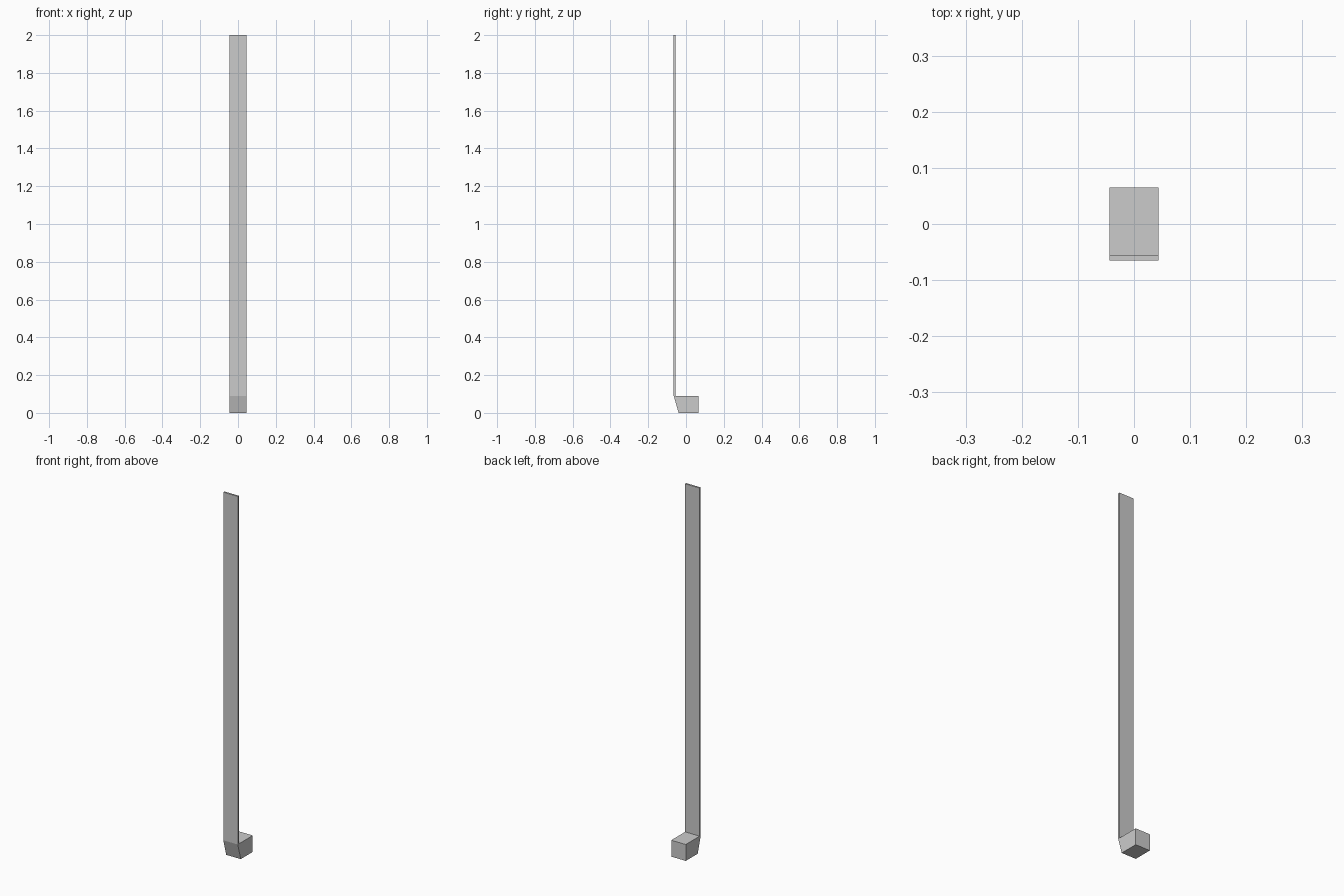
import bpy, bmesh

if "Cube" in bpy.data.objects:
    bpy.data.objects.remove(bpy.data.objects["Cube"])

HALF_WIDTH = 0.044

# Side profile (y, z): thin upright strip running into a chamfered foot
profile = [(-0.039, 0.0), (0.065, 0.0), (0.065, 0.09), (-0.055, 0.09),
           (-0.055, 2.0), (-0.065, 2.0), (-0.065, 0.09)]


def extrude_profile(name, points, half_width):
    bm = bmesh.new()
    face = bm.faces.new([bm.verts.new((-half_width, y, z)) for y, z in points])
    result = bmesh.ops.extrude_face_region(bm, geom=[face], use_keep_orig=True)
    moved = [g for g in result["geom"] if isinstance(g, bmesh.types.BMVert)]
    bmesh.ops.translate(bm, verts=moved, vec=(2 * half_width, 0, 0))
    bmesh.ops.recalc_face_normals(bm, faces=bm.faces)
    mesh = bpy.data.meshes.new(name)
    bm.to_mesh(mesh)
    bm.free()
    obj = bpy.data.objects.new(name, mesh)
    bpy.context.collection.objects.link(obj)
    return obj


# Tall trim strip with its foot
extrude_profile("trim_strip", profile, HALF_WIDTH)
